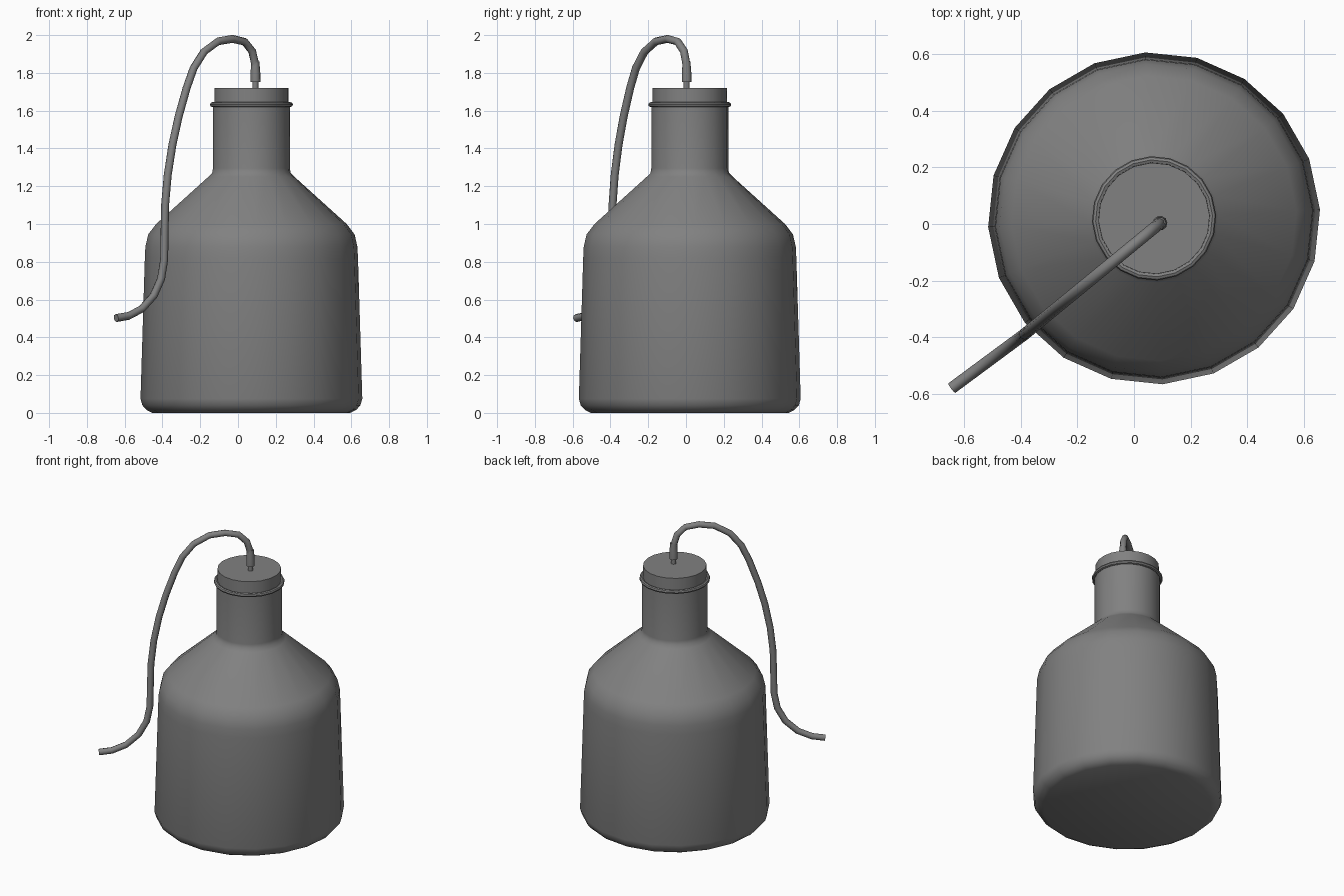
import bpy
import bmesh
import math
from mathutils import Matrix, Vector

if "Cube" in bpy.data.objects:
    bpy.data.objects.remove(bpy.data.objects["Cube"], do_unlink=True)

AXIS = Vector((0.071, 0.02, 0))     # centre line of the bottle
HOSE = Vector((0.092, 0.003, 0))    # where the hose leaves the lid
SIDES = 20

grey = bpy.data.materials.new("dark grey")
grey.use_nodes = True
colour = (0.22, 0.22, 0.22, 1)
grey.diffuse_color = colour
grey.node_tree.nodes["Principled BSDF"].inputs["Base Color"].default_value = colour


def smooth(obj, angle=40):
    bpy.ops.object.select_all(action="DESELECT")
    obj.select_set(True)
    bpy.context.view_layer.objects.active = obj
    bpy.ops.object.shade_smooth_by_angle(angle=math.radians(angle))


def lathe(name, profile, centre, sides=SIDES, closed=False):
    """Turn a (radius, height) profile about a vertical axis."""
    bm = bmesh.new()
    rings = []
    for r, z in profile:
        ring = []
        for i in range(sides):
            a = math.tau * i / sides + math.radians(3)
            ring.append(bm.verts.new(centre + Vector((r * math.cos(a), r * math.sin(a), z))))
        rings.append(ring)
    pairs = list(zip(rings, rings[1:]))
    if closed:
        pairs.append((rings[-1], rings[0]))
    else:
        bm.faces.new(rings[0])
        bm.faces.new(rings[-1])
    for low, high in pairs:
        for i in range(sides):
            j = (i + 1) % sides
            bm.faces.new((low[i], low[j], high[j], high[i]))
    bmesh.ops.recalc_face_normals(bm, faces=bm.faces)
    mesh = bpy.data.meshes.new(name)
    bm.to_mesh(mesh)
    bm.free()
    mesh.materials.append(grey)
    obj = bpy.data.objects.new(name, mesh)
    bpy.context.collection.objects.link(obj)
    smooth(obj)
    return obj


# Bottle: rounded base, tapering wall, sloped shoulder and straight neck
lathe("bottle_body", [(0.525, 0), (0.555, 0.015), (0.578, 0.04), (0.588, 0.075),
                      (0.565, 0.82), (0.562, 0.88), (0.547, 0.945), (0.505, 1.0),
                      (0.228, 1.25), (0.208, 1.27), (0.204, 1.295), (0.204, 1.64)], AXIS)

# Rolled lip around the neck
lip = [(0.207 + 0.013 * math.cos(math.tau * k / 8), 1.632 + 0.013 * math.sin(math.tau * k / 8))
       for k in range(8)]
lathe("neck_lip", lip, AXIS, closed=True)

# Flat lid
lathe("lid", [(0.197, 1.62), (0.197, 1.72)], AXIS)

# Outlet spout and the collar that grips the hose
lathe("spout", [(0.016, 1.71), (0.016, 1.77)], HOSE, 10)
lathe("hose_collar", [(0.026, 1.752), (0.026, 1.80), (0.021, 1.86)], HOSE, 10)

# Hose: arches over, hangs down the side and turns outward; (x, z) path
path = [(0.092, 1.76), (0.09, 1.85), (0.075, 1.915), (0.035, 1.965), (-0.03, 1.98),
        (-0.105, 1.967), (-0.18, 1.912), (-0.235, 1.825), (-0.272, 1.72), (-0.314, 1.57),
        (-0.347, 1.42), (-0.372, 1.26), (-0.386, 1.1), (-0.391, 0.81), (-0.407, 0.71),
        (-0.447, 0.62), (-0.51, 0.55), (-0.58, 0.513), (-0.645, 0.502)]
curve = bpy.data.curves.new("hose", "CURVE")
curve.dimensions = "3D"
curve.bevel_depth = 0.021
curve.bevel_resolution = 2
curve.use_fill_caps = True
spline = curve.splines.new("POLY")
spline.points.add(len(path) - 1)
for point, (x, z) in zip(spline.points, path):
    y = HOSE.y + 0.82 * (x - HOSE.x)
    if x < -0.391:                      # lower end swings slightly
        y = HOSE.y - 0.396 + 0.74 * (x + 0.391)
    point.co = (x, y, z, 1)
curve.materials.append(grey)
hose = bpy.data.objects.new("hose", curve)
bpy.context.collection.objects.link(hose)
bpy.ops.object.select_all(action="DESELECT")
hose.select_set(True)
bpy.context.view_layer.objects.active = hose
bpy.ops.object.convert(target="MESH")
smooth(bpy.context.view_layer.objects.active, 50)
